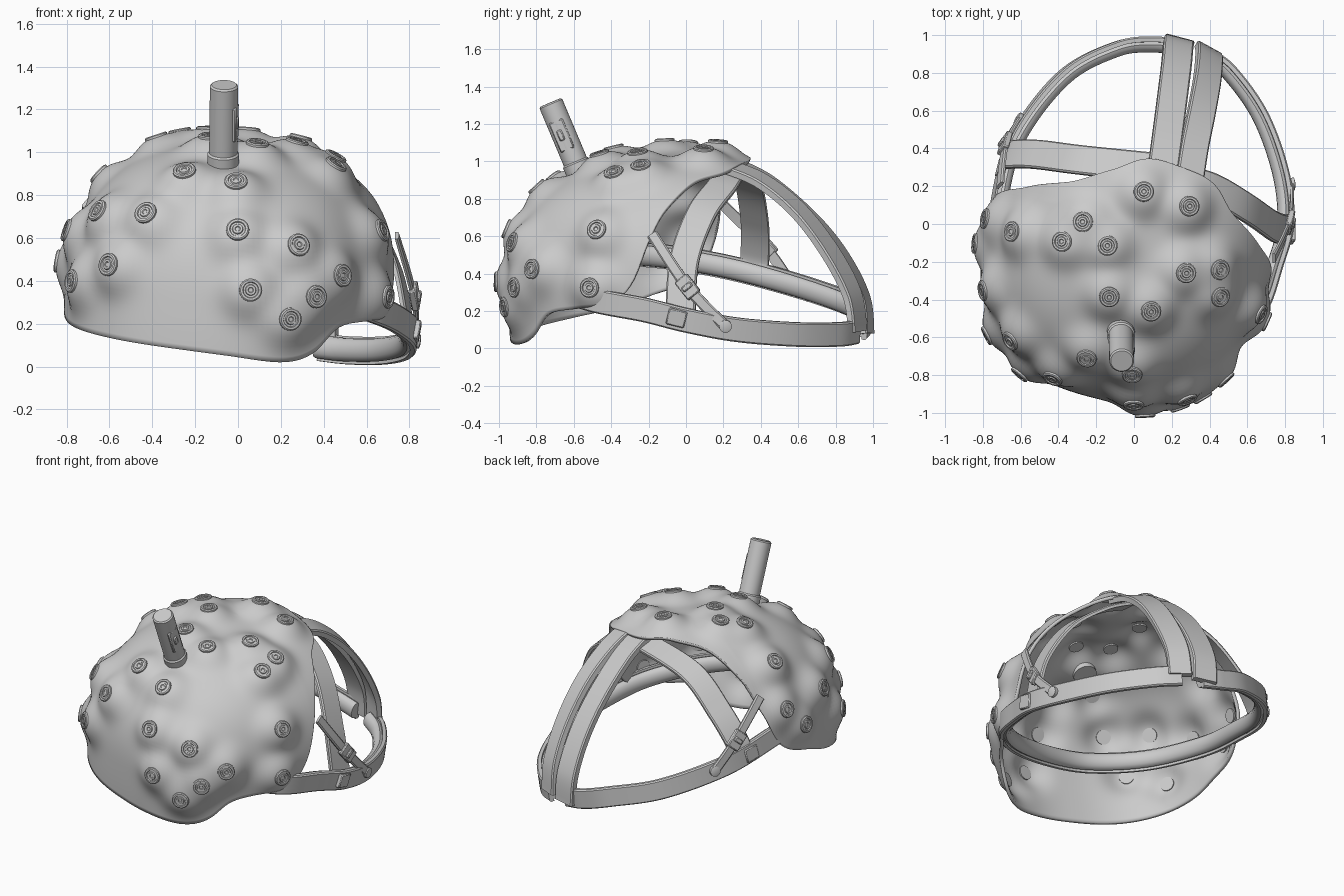
import bpy, bmesh, math
from mathutils import Vector, Matrix

if "Cube" in bpy.data.objects:
    bpy.data.objects.remove(bpy.data.objects["Cube"])

C = Vector((0, 0, 0.3))                       # centre of the head form
M = (Matrix.Rotation(math.radians(-15), 3, 'Z') @ Matrix.Rotation(math.radians(7), 3, 'Y'))
MT = M.transposed()
AX = (0.765, 0.945, 0.745)

def level(d):
    e = MT @ d
    n = 2.45 - 0.45 * max(0, e.y / max(d.length, 1e-6))
    c = AX[2] if e.z > 0 else 1.3
    return (abs(e.x / AX[0]) ** n + abs(e.y / AX[1]) ** n + abs(e.z / c) ** n) ** (1 / n)

def on_form(p):
    d = Vector(p) - C
    return C + d / level(d)

def normal(p):
    d, h = Vector(p) - C, 1e-3
    return Vector([level(d + h * a) - level(d - h * a) for a in Matrix.Identity(3)]).normalized()

def hit(p, axis, sign):
    """First point met when looking along one axis (form grown by the bump height)."""
    best = None
    for i in range(301):
        q = Vector(p)
        q[axis] = C[axis] + sign * (1.2 - i * 0.004)
        f = level(q - C)
        if best is None or f < best[0]:
            best = (f, q)
        if f < 1.08:
            break
    return on_form(best[1])

def catmull(pts, n=10, closed=False):
    pts = [Vector(p) for p in pts]
    out, k = [], len(pts)
    for i in range(k if closed else k - 1):
        a, b, c, d = [pts[(i + o) % k] if closed else pts[min(max(i + o, 0), k - 1)] for o in (-1, 0, 1, 2)]
        for j in range(n):
            t = j / n
            out.append(0.5 * (2 * b + (c - a) * t + (2 * a - 5 * b + 4 * c - d) * t * t
                              + (3 * b - a - 3 * c + d) * t ** 3))
    return out if closed else out + [pts[-1]]

def make(name, verts, faces, angle=35):
    me = bpy.data.meshes.new(name)
    me.from_pydata([tuple(v) for v in verts], [], faces)
    ob = bpy.data.objects.new(name, me)
    bpy.context.collection.objects.link(ob)
    bpy.ops.object.select_all(action='DESELECT')
    ob.select_set(True)
    bpy.context.view_layer.objects.active = ob
    bpy.ops.object.shade_smooth_by_angle(angle=math.radians(angle))
    return ob

def sweep(name, pts, w, t, inset=0, round_section=False, closed=False):
    """Strap or pad: a section swept on a path, lying flat to the head."""
    path = catmull(pts, 10, closed)
    if round_section:
        sec = [(math.cos(a) * w / 2, math.sin(a) * t / 2) for a in [i * math.tau / 14 for i in range(14)]]
    else:
        x, y, b = w / 2, t / 2, 0.008
        sec = [(x, -y), (x, y - b), (x - b, y), (b - x, y), (-x, y - b), (-x, -y)]
    k, m, V, F = len(sec), len(path), [], []
    for i, p in enumerate(path):
        nxt, prv = (path[(i + 1) % m], path[i - 1]) if closed else (path[min(i + 1, m - 1)], path[max(i - 1, 0)])
        tan = (nxt - prv).normalized()
        n = normal(p)
        n = (n - tan * n.dot(tan)).normalized()
        s = tan.cross(n)
        V += [p - n * inset + s * a + n * b for a, b in sec]
    for i in range(m if closed else m - 1):
        o, q = i * k, (i + 1) % m * k
        F += [(o + j, o + (j + 1) % k, q + (j + 1) % k, q + j) for j in range(k)]
    if not closed:
        F += [tuple(range(k))[::-1], tuple(range(len(V) - k, len(V)))]
    return make(name, V, F)

def lathe(name, items, prof, seg=24):
    """Revolved profile copied to each (position, axis)."""
    V, F = [], []
    for p, ax in items:
        q = ax.to_track_quat('Z', 'Y')
        o, m = len(V), len(prof)
        for r, z in prof:
            V += [p + q @ Vector((r * math.cos(a), r * math.sin(a), z))
                  for a in [j * math.tau / seg for j in range(seg)]]
        for i in range(m - 1):
            F += [(o + i * seg + j, o + i * seg + (j + 1) % seg, o + (i + 1) * seg + (j + 1) % seg,
                   o + (i + 1) * seg + j) for j in range(seg)]
        F += [tuple(o + j for j in range(seg))[::-1], tuple(o + (m - 1) * seg + j for j in range(seg))]
    return make(name, V, F)

def box(name, p, tan, n, size):
    tan = Vector(tan).normalized()
    n = (n - tan * n.dot(tan)).normalized()
    s = tan.cross(n)
    V = [Vector(p) + tan * a * size[0] / 2 + s * b * size[1] / 2 + n * c * size[2] / 2
         for a in (-1, 1) for b in (-1, 1) for c in (-1, 1)]
    ob = make(name, V, [(0, 1, 3, 2), (4, 6, 7, 5), (0, 4, 5, 1), (2, 3, 7, 6), (0, 2, 6, 4), (1, 5, 7, 3)])
    m = ob.modifiers.new("bevel", 'BEVEL')
    m.width, m.segments = 0.006, 1
    return ob

# bump centres, each seen from the front, top or right
front = [(-.66, .73), (-.44, .72), (-.61, .48), (-.78, .4), (-.26, .91), (-.01, .86), (0, .64),
         (.28, .57), (.06, .36), (.24, .22), (.36, .33), (.48, .43)]
top = [(.05, .18), (.3, .1), (-.28, .01), (-.39, -.1), (-.15, -.12), (-.65, -.05),
       (.28, -.27), (.46, -.25), (.46, -.4), (.09, -.48), (-.14, -.4)]
bumps = [hit((x, 0, z), 1, -1) for x, z in front] + [hit((x, y, 0), 2, 1) for x, y in top]
bumps += [hit((0, y, z), 0, 1) for y, z in [(-.49, .64), (-.53, .33)]]
bumps += [on_form(p) for p in [(-.82, -.38, .65), (-.84, .02, .66), (-.86, -.12, .5)]]

def bump_height(p):
    k = 1
    for b in bumps:
        d2 = (p - b).length_squared
        if d2 < 0.09:
            k *= 1 - math.exp(-(d2 / 0.0165) ** 1.35)
    return 0.065 * (1 - k)

# shell: dome from the crown down to a wavy lower edge
edge = [(.22, -.93, .01), (.36, -.84, .06), (.48, -.75, .18), (.62, -.6, .21), (.74, -.42, .24), (.76, -.3, .36),
        (.74, -.2, .6), (.66, -.1, .76), (.5, .05, .87), (.4, .2, .91), (.25, .29, .97), (.08, .34, 1),
        (-.1, .28, 1), (-.3, .22, .97), (-.55, .2, .85), (-.75, .19, .68), (-.83, .12, .48), (-.85, .02, .36),
        (-.84, -.2, .28), (-.81, -.4, .21), (-.6, -.72, .14), (-.35, -.92, .08), (-.05, -.96, .045)]
polar = []
for p in edge:
    d = Vector(p) - C
    a = math.atan2(d.y, d.x)
    if polar and a < polar[-1][0] - 0.5:
        a += math.tau
    polar.append(Vector((a, math.atan2(d.z, math.hypot(d.x, d.y)), 0)))
turn = Vector((math.tau, 0, 0))
curve = catmull([polar[-1] - turn] + polar + [polar[0] + turn, polar[1] + turn], 8)

def edge_elevation(a):
    for p, q in zip(curve, curve[1:]):
        if p.x <= a <= q.x:
            return p.y + (q.y - p.y) * (a - p.x) / max(q.x - p.x, 1e-6)
    return curve[0].y

ROWS, COLS = 72, 240
V, F = [], []
a0 = polar[0].x
els = [edge_elevation(a0 + j * math.tau / COLS) for j in range(COLS)]
for i in range(ROWS + 1):
    for j in range(COLS):
        a = a0 + j * math.tau / COLS
        e = math.pi / 2 - max(i / ROWS, 1e-3) * (math.pi / 2 - els[j])
        p = on_form(C + Vector((math.cos(e) * math.cos(a), math.cos(e) * math.sin(a), math.sin(e))))
        V.append(p + normal(p) * bump_height(p))
for i in range(ROWS):
    F += [(i * COLS + j, (i + 1) * COLS + j, (i + 1) * COLS + (j + 1) % COLS, i * COLS + (j + 1) % COLS)
          for j in range(COLS)]
F.append(tuple(range(COLS)))
shell = make("bumpy_shell", V, F, 60)
sol = shell.modifiers.new("thickness", 'SOLIDIFY')
sol.thickness, sol.offset = 0.022, -1

# ringed buttons outside and plain discs inside every bump
spots = [(b + normal(b) * bump_height(b), normal(b)) for b in bumps]
lathe("ringed_buttons", spots, [(.054, -.015), (.054, .003), (.048, .008), (.038, .008), (.035, .002),
                                (.026, .002), (.023, .008), (.013, .008), (.01, .004)])
lathe("inner_discs", [(p - n * .032, n) for p, n in spots], [(.046, -.004), (.046, .012)])

# tube on the crown with collar and side panel
base, tip = Vector((-.07, -.55, .9)), Vector((-.065, -.725, 1.315))
ax = (tip - base).normalized()
L = (tip - base).length
lathe("crown_tube", [(base, ax)], [(.074, .015), (.074, .1), (.066, .108), (.066, L - .008), (.058, L)], 40)
box("tube_panel", base + ax * .26 + Vector((.044, -.012, 0)), ax, Vector((1, -.2, 0)), (.17, .08, .04))
box("tube_switch", base + ax * .26 + Vector((.058, -.018, 0)), ax, Vector((1, -.2, 0)), (.06, .03, .025))

# head band: a full ring, open at the back and hidden under the shell in front, with padded lining
ring = [(.385, .92, .09), (.52, .82, .075), (.69, .58, .075), (.8, .27, .1), (.825, 0, .15), (.77, -.22, .205),
        (.66, -.5, .26), (.4, -.72, .34), (.05, -.83, .42), (-.3, -.81, .48), (-.6, -.58, .51), (-.75, -.2, .5),
        (-.73, .15, .45), (-.63, .48, .37), (-.38, .8, .27), (-.1, .95, .2), (.1, .975, .14), (.25, .955, .11)]
sweep("head_band", ring, .13, .03)
sweep("band_pad", ring, .11, .075, .03, True)

# twin straps down the back
sweep("right_rear_strap", [(.29, .2, .98), (.32, .4, .9), (.36, .6, .74), (.39, .77, .52), (.4, .89, .29),
                           (.395, .92, .09)], .15, .04)
sweep("left_rear_strap", [(.15, .27, .985), (.175, .45, .89), (.205, .68, .69), (.225, .84, .49), (.235, .95, .27),
                          (.24, .97, .08)], .16, .04)

# side straps from crown to band
sweep("right_side_strap", [(.24, .24, .95), (.42, .19, .87), (.61, .08, .72), (.74, -.01, .47), (.8, -.03, .18)],
      .16, .025)
sweep("left_side_strap", [(.1, .3, .96), (-.28, .34, .87), (-.52, .37, .67), (-.65, .37, .5), (-.68, .36, .4)],
      .16, .025)

# thin buckled straps, buckles and rivets
for side, pts in (("right", [(.73, -.18, .61), (.81, .01, .33), (.825, .21, .12)]),
                  ("left", [(-.7, .2, .76), (-.67, .42, .54), (-.6, .55, .36)])):
    sweep(side + "_adjuster_strap", pts, .06, .018, -.012)
    a, m, e = [Vector(p) for p in pts]
    box(side + "_buckle", m + normal(m) * .015, e - a, normal(m), (.12, .085, .035))
    box(side + "_buckle_bar", m + normal(m) * .03, e - a, normal(m), (.03, .06, .03))
    lathe(side + "_rivet", [(e + normal(e) * .015, normal(e))], [(.034, -.02), (.034, .008), (.022, .012)])
box("right_band_clip", (.83, -.05, .165), (0, 1, -.25), normal((.83, -.05, .165)), (.1, .09, .04))
box("left_band_clip", (-.7, .3, .41), (.25, 1, -.2), normal((-.7, .3, .41)), (.1, .09, .04))
